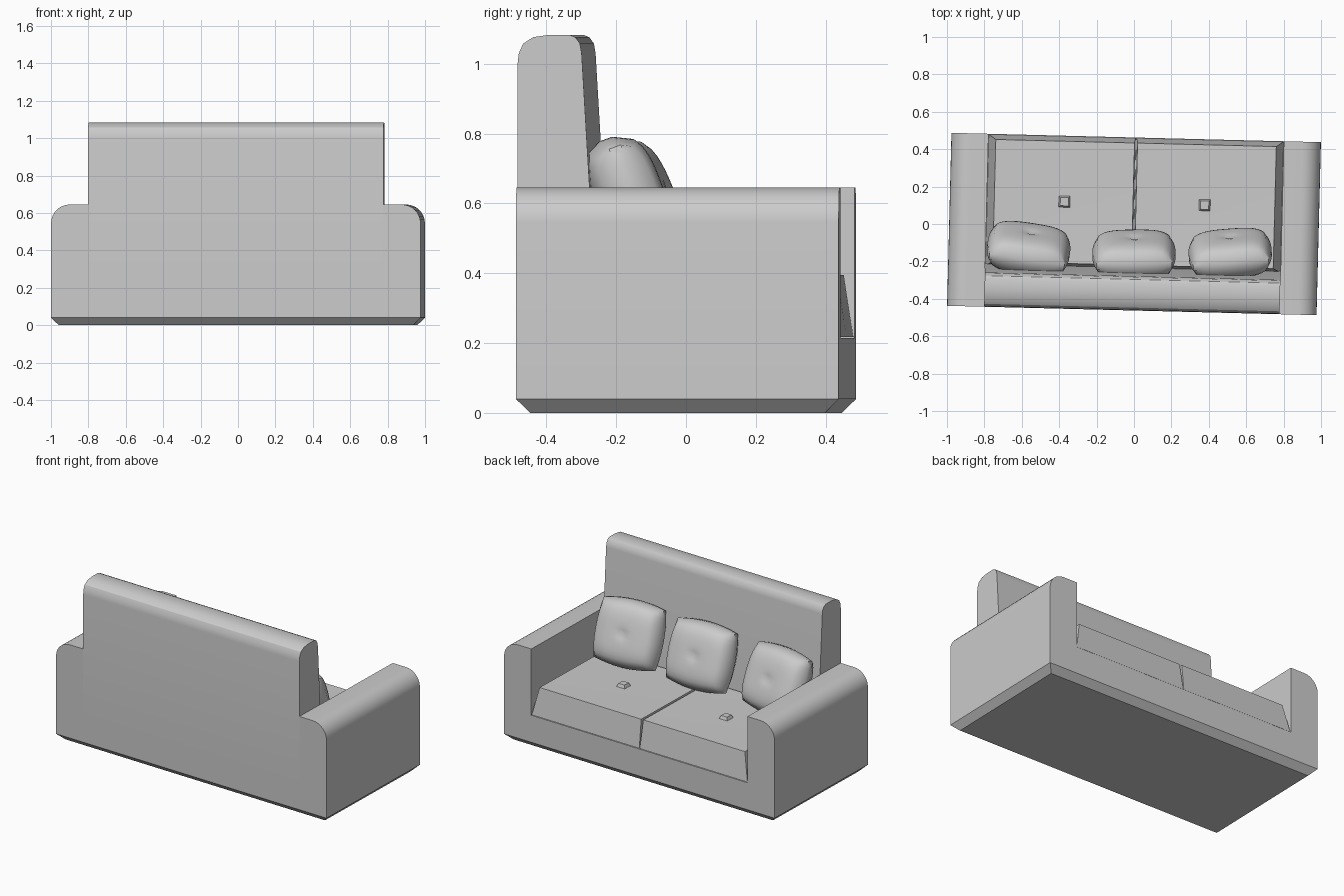
import bpy, bmesh, math
from mathutils import Matrix, Vector

cube = bpy.data.objects.get("Cube")
if cube:
    bpy.data.objects.remove(cube, do_unlink=True)

HALF_W, HALF_D = 0.988, 0.4625
INNER, ARM_TOP, SEAT, CUSHION_TOP = 0.79, 0.645, 0.215, 0.395
TURN = Matrix.Rotation(math.radians(-1.45), 4, 'Z')


def finish(name, bm, local=Matrix(), angle=30):
    """Turn a bmesh into a shaded object, placed in the sofa's frame."""
    bmesh.ops.recalc_face_normals(bm, faces=bm.faces)
    mesh = bpy.data.meshes.new(name)
    bm.to_mesh(mesh)
    bm.free()
    obj = bpy.data.objects.new(name, mesh)
    bpy.context.collection.objects.link(obj)
    obj.matrix_world = TURN @ local
    bpy.ops.object.select_all(action='DESELECT')
    obj.select_set(True)
    bpy.context.view_layer.objects.active = obj
    bpy.ops.object.shade_smooth_by_angle(angle=math.radians(angle))
    return obj


def extrude(points, vector):
    """Extrude a closed 3D outline along a vector."""
    bm = bmesh.new()
    face = bm.faces.new([bm.verts.new(p) for p in points])
    result = bmesh.ops.extrude_face_region(bm, geom=[face], use_keep_orig=True)
    moved = [v for v in result["geom"] if isinstance(v, bmesh.types.BMVert)]
    bmesh.ops.translate(bm, verts=moved, vec=vector)
    return bm


def frustum(bottom, top, z0, z1):
    """Tapered block; bottom and top are (x0, x1, y0, y1)."""
    bm = bmesh.new()
    rings = []
    for (x0, x1, y0, y1), z in ((bottom, z0), (top, z1)):
        corners = ((x0, y0), (x1, y0), (x1, y1), (x0, y1))
        rings.append([bm.verts.new((x, y, z)) for x, y in corners])
    low, high = rings
    bm.faces.new(low)
    top_face = bm.faces.new(high)
    for i in range(4):
        j = (i + 1) % 4
        bm.faces.new((low[i], low[j], high[j], high[i]))
    return bm, top_face


# Base and arms: one U-shaped section with rounded outer shoulders
R = 0.1
half = [(HALF_W, 0)]
for i in range(9):
    a = math.radians(90 * i / 8)
    half.append((HALF_W - R + R * math.cos(a), ARM_TOP - R + R * math.sin(a)))
half += [(INNER, ARM_TOP), (INNER, SEAT)]
outline = half + [(-x, z) for x, z in reversed(half)]
bm = extrude([(x, -HALF_D, z) for x, z in outline], (0, 2 * HALF_D, 0))
foot = [e for e in bm.edges if all(v.co.z < 0.001 for v in e.verts)]
bmesh.ops.bevel(bm, geom=foot, offset=0.04, segments=1, affect='EDGES')
finish("base_and_arms", bm)

# Backrest: slightly leaning section with a rounded top
back = [(-HALF_D, SEAT), (-HALF_D, 1.0), (-0.459, 1.03), (-0.447, 1.057),
        (-0.418, 1.076), (-0.37, 1.083), (-0.315, 1.083), (-0.297, 1.076),
        (-0.284, 1.058), (-0.279, 1.03), (-0.231, SEAT)]
finish("backrest", extrude([(-INNER, y, z) for y, z in back], (2 * INNER, 0, 0)))

# Seat cushions with a shallow dip and a button each
for side, label in ((1, "left"), (-1, "right")):
    base = [0.002, INNER - 0.002, -0.24, HALF_D - 0.003]
    crown = [0.008, 0.75, -0.22, 0.433]
    for box in (base, crown):
        box[0], box[1] = box[0] * side, box[1] * side
    bm, top = frustum(base, crown, SEAT + 0.003, CUSHION_TOP)
    poked = bmesh.ops.poke(bm, faces=[top])
    poked["verts"][0].co.z -= 0.008
    finish("seat_cushion_" + label, bm)

    cx, cy = 0.375 * side, 0.11
    wide, narrow = [(cx - r, cx + r, cy - r, cy + r) for r in (0.032, 0.022)]
    bm, top = frustum(wide, narrow, CUSHION_TOP - 0.012, CUSHION_TOP + 0.012)
    finish("seat_button_" + label, bm)


def pillow(name, location, lean, yaw):
    """Plump square pillow with pinched rim and a dimple on each face."""
    n, size, plump = 16, 0.222, 0.082
    bm = bmesh.new()
    sheets = []
    for sign in (1, -1):
        sheet = {}
        for i in range(n + 1):
            for j in range(n + 1):
                u, v = 2 * i / n - 1, 2 * j / n - 1
                fill = math.sqrt((1 - u ** 4) * (1 - v ** 4))
                dimple = 0.016 * math.exp(-(u * u + v * v) / 0.015)
                depth = 0.018 + plump * fill - dimple
                x = size * u * (1 - 0.09 * v * v)
                z = 0.205 * v * (1 - 0.12 * u * u)
                sheet[i, j] = bm.verts.new((x, sign * depth, z))
        for i in range(n):
            for j in range(n):
                bm.faces.new([sheet[k] for k in
                              ((i, j), (i + 1, j), (i + 1, j + 1), (i, j + 1))])
        sheets.append(sheet)
    # Rim joining the two faces
    rim = ([(i, 0) for i in range(n)] + [(n, j) for j in range(n)]
           + [(i, n) for i in range(n, 0, -1)] + [(0, j) for j in range(n, 0, -1)])
    front, rear = sheets
    for a, b in zip(rim, rim[1:] + rim[:1]):
        bm.faces.new((front[a], front[b], rear[b], rear[a]))
    place = (Matrix.Translation(Vector(location))
             @ Matrix.Rotation(math.radians(yaw), 4, 'Z')
             @ Matrix.Rotation(math.radians(lean), 4, 'X'))
    finish(name, bm, place, 50)


# Three loose pillows leaning on the backrest
pillow("pillow_right", (-0.56, -0.147, 0.585), 23, -7)
pillow("pillow_middle", (0.004, -0.163, 0.585), 20, 2)
pillow("pillow_left", (0.518, -0.145, 0.592), 20, 6)
